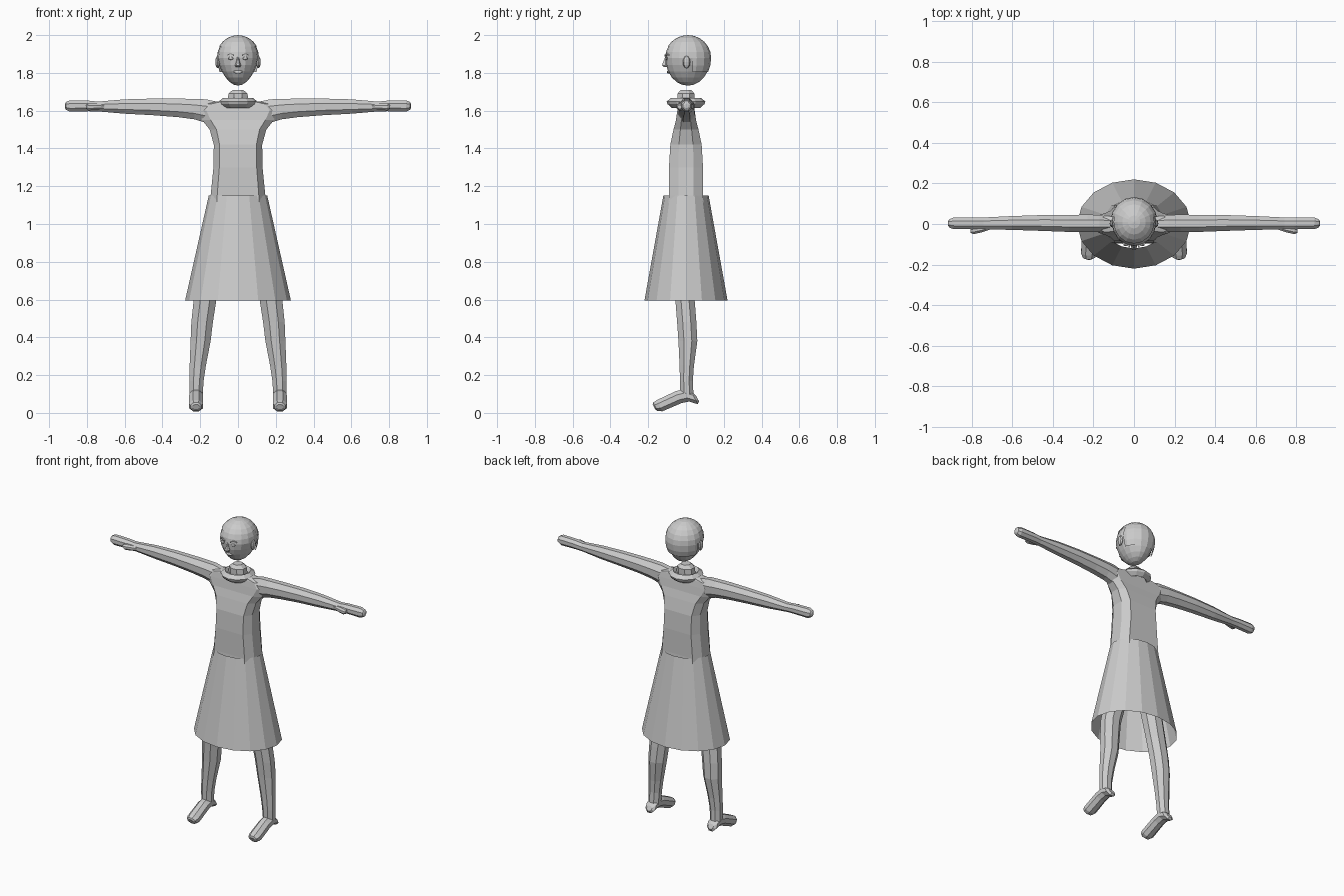
import bpy, bmesh, math
from mathutils import Vector

if "Cube" in bpy.data.objects:
    bpy.data.objects.remove(bpy.data.objects["Cube"])

grey = bpy.data.materials.new("plain_grey")
grey.diffuse_color = (0.6, 0.6, 0.6, 1)
grey.use_nodes = True
grey.node_tree.nodes["Principled BSDF"].inputs["Base Color"].default_value = grey.diffuse_color


def finish(name, bm, closed=True):
    if closed:
        bmesh.ops.recalc_face_normals(bm, faces=bm.faces)
    me = bpy.data.meshes.new(name)
    bm.to_mesh(me)
    bm.free()
    me.materials.append(grey)
    ob = bpy.data.objects.new(name, me)
    bpy.context.collection.objects.link(ob)
    return ob


def loft(name, rings, caps=True):
    """Skin a list of equally long point rings."""
    bm = bmesh.new()
    rows = [[bm.verts.new(p) for p in r] for r in rings]
    n = len(rows[0])
    for a, b in zip(rows, rows[1:]):
        for i in range(n):
            j = (i + 1) % n
            bm.faces.new((a[i], a[j], b[j], b[i]))
    if caps:
        bm.faces.new(rows[0])
        bm.faces.new(rows[-1])
    return finish(name, bm)


def ring(c, u, v, n=8, turn=0.5):
    """Polygon around c spanned by the half axes u and v."""
    c, u, v = Vector(c), Vector(u), Vector(v)
    k = 1 / math.cos(math.pi / n) if turn else 1
    return [c + k * (u * math.cos(t) + v * math.sin(t))
            for t in (2 * math.pi * (i + turn) / n for i in range(n))]


def flat_ring(z, rx, ry, n=8, turn=0.5, y=0):
    return ring((0, y, z), (rx, 0, 0), (0, ry, 0), n, turn)


def torso_ring(z, w, d):
    """Broad flat front and back with bevelled sides."""
    q = [(w, .45 * d), (.76 * w, d), (-.76 * w, d), (-w, .45 * d)]
    return [Vector((x, y, z)) for x, y in q + [(-x, -y) for x, y in q]]


def ball(name, c, r, seg=16, rows=12, shape=None, closed=True):
    bm = bmesh.new()
    bmesh.ops.create_uvsphere(bm, u_segments=seg, v_segments=rows, radius=1)
    for v in bm.verts:
        x, y, z = v.co
        if shape:
            x, y, z = shape(x, y, z)
        v.co = (c[0] + x * r[0], c[1] + y * r[1], c[2] + z * r[2])
    return finish(name, bm)


# Torso, flaring into the shoulders
loft("torso", [torso_ring(*r) for r in (
    (0.95, .13, .08), (1.06, .15, .095), (1.15, .145, .09), (1.30, .13, .09), (1.42, .128, .083),
    (1.50, .15, .066), (1.55, .19, .053), (1.60, .22, .046), (1.635, .19, .04),
    (1.65, .10, .035))])

# Skirt: open flared tube
loft("skirt", [flat_ring(1.15, .155, .12, 16, 0),
               flat_ring(.595, .28, .22, 16, 0)], caps=False)

# Neck stub and collar ring
loft("neck", [flat_ring(*r) for r in (
    (1.60, .05, .04), (1.66, .055, .045), (1.69, .05, .045), (1.71, .028, .028))])
collar = [flat_ring(z, r, r, 12, 0) for r, z in (
    (.06, 1.645), (.078, 1.668), (.103, 1.648), (.098, 1.635), (.075, 1.615), (.06, 1.645))]
loft("collar", collar, caps=False)

for s, side in ((1, "left"), (-1, "right")):
    # Arm with rounded hand: x, y centre, z centre, half depth, half height
    loft(side + "_arm", [ring((s * x, y, z), (0, d, 0), (0, 0, h)) for x, y, z, d, h in (
        (.10, 0, 1.60, .035, .045), (.17, .003, 1.598, .042, .062),
        (.23, .003, 1.608, .043, .054), (.32, .003, 1.615, .042, .049),
        (.45, .005, 1.62, .039, .044), (.60, .005, 1.622, .034, .038),
        (.74, .003, 1.622, .029, .026), (.79, .003, 1.625, .029, .028),
        (.89, .003, 1.625, .028, .03), (.91, .003, 1.625, .02, .021),
        (.916, .003, 1.625, .01, .011))])
    loft(side + "_thumb", [ring((s * x, y, 1.62), (0, r, 0), (0, 0, r)) for x, y, r in (
        (.70, -.012, .012), (.75, -.024, .017), (.79, -.032, .018), (.805, -.034, .01))])

    # Leg: z, x centre, y centre, half width, half depth
    loft(side + "_leg", [ring((s * x, y, z), (w, 0, 0), (0, d, 0)) for z, x, y, w, d in (
        (1.02, .07, 0, .06, .06), (.85, .115, -.003, .065, .06),
        (.595, .175, -.005, .06, .051), (.48, .19, .004, .057, .051),
        (.38, .198, .01, .053, .05), (.25, .213, .004, .043, .038),
        (.17, .22, .002, .038, .034), (.09, .222, .005, .035, .035))])

    # Foot sloping from heel down to the toes
    tilt = Vector((0, -.46, .89))
    loft(side + "_foot", [ring((s * .222, y, z), (w, 0, 0), tilt * h) for y, z, w, h in (
        (.062, .075, .018, .016), (.045, .08, .034, .038), (.0, .092, .036, .036),
        (-.04, .083, .036, .035), (-.14, .038, .038, .033), (-.162, .032, .03, .026),
        (-.17, .032, .017, .014))])


# Head: round skull with a tapered chin
def chin(x, y, z):
    if z < 0:
        x *= 1 + .22 * z
        z *= 1.25
    return x, y, z


ball("head", (0, .01, 1.88), (.11, .12, .118), shape=chin)

# Hair: shell over the crown and the back of the head
bm = bmesh.new()
bmesh.ops.create_uvsphere(bm, u_segments=16, v_segments=12, radius=1)
for v in bm.verts:
    x, y, z = v.co
    v.co = (x * .116, .01 + y * .123, 1.88 + z * (.12 if z > 0 else .155))
for co, no in (((0, 0, 1.94), (0, 0, 1)), ((0, .035, 0), (0, 1, 0)), ((0, 0, 1.805), (0, 0, 1))):
    bmesh.ops.bisect_plane(bm, geom=bm.verts[:] + bm.edges[:] + bm.faces[:],
                           plane_co=co, plane_no=no)
drop = []
for f in bm.faces:
    m = f.calc_center_median()
    if not (m.z > 1.94 or (m.y > .035 and m.z > 1.805)):
        drop.append(f)
bmesh.ops.delete(bm, geom=drop, context='FACES')
finish("hair", bm, closed=False)


def face_y(x, z):
    """Front surface of the head."""
    h = (z - 1.88) / (.118 if z > 1.88 else .1475)
    w = .11 * (1 + .22 * min(h, 0))
    return .01 - .12 * math.sqrt(max(0, 1 - h * h - (x / w) ** 2))


# Face details
for s, side in ((1, "left"), (-1, "right")):
    ball(side + "_ear", (s * .108, .003, 1.857), (.012, .02, .033), 8, 6)
    ball(side + "_eye", (s * .038, face_y(.038, 1.877), 1.877), (.015, .007, .008), 8, 6)
    rows = []
    for x, z, h in ((.02, 1.892, .004), (.04, 1.9, .004), (.056, 1.895, .002)):
        rows.append(ring((s * x, face_y(x, z), z), (0, .006, 0), (0, 0, h), 4))
    loft(side + "_eyebrow", rows)

loft("nose", [ring((0, y, z), (w, 0, 0), (0, d, 0), 6, 0) for z, y, w, d in (
    (1.885, -.106, .005, .005), (1.86, -.109, .009, .012),
    (1.84, -.11, .016, .021), (1.83, -.104, .011, .012))])
ball("mouth", (0, face_y(0, 1.805) + .001, 1.805), (.026, .008, .009), 8, 6)
